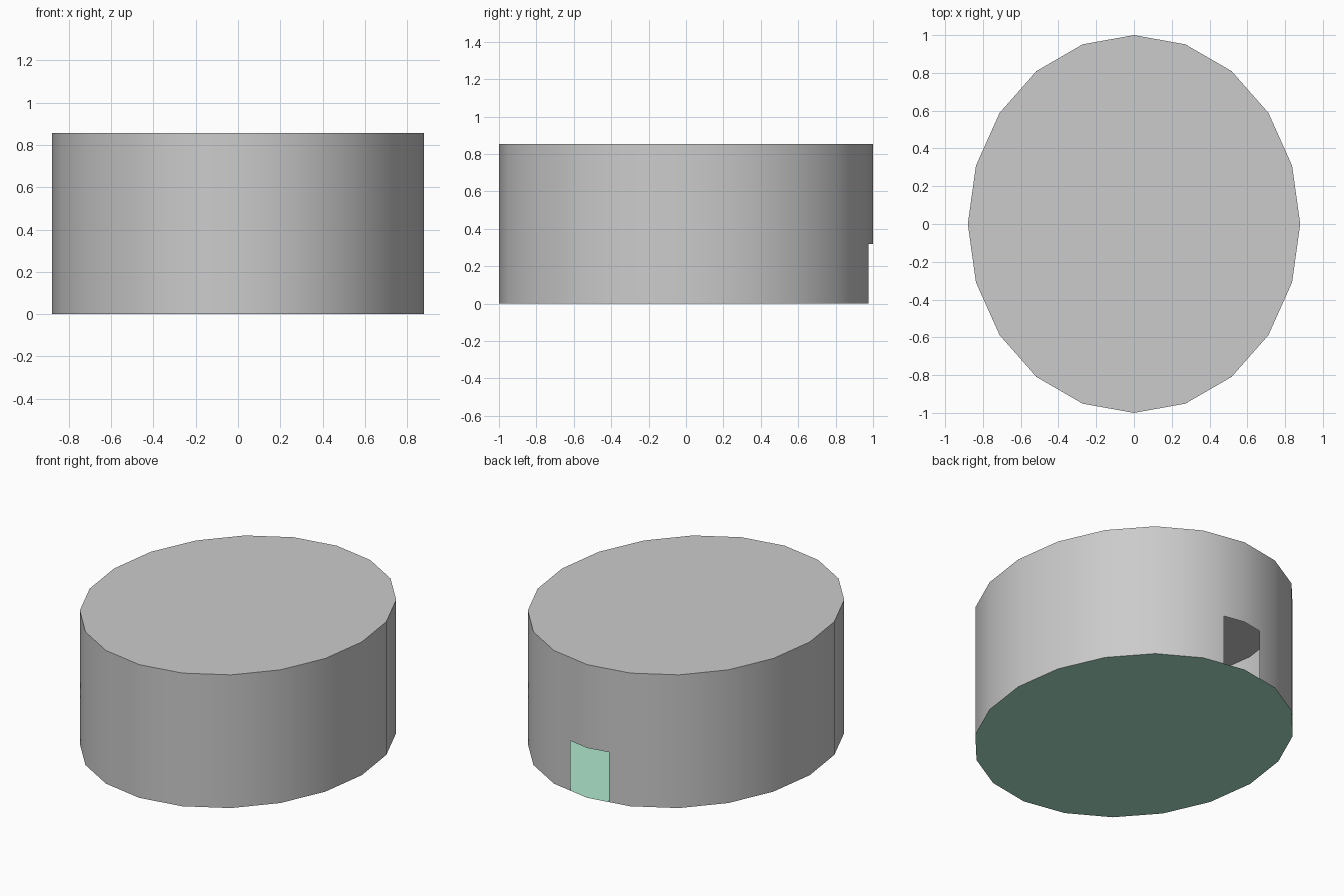
import bpy, bmesh, math

if "Cube" in bpy.data.objects:
    bpy.data.objects.remove(bpy.data.objects["Cube"])

RX, RY, H = 0.88, 1.0, 0.855   # oval radii and height
SIDES = 20
DOOR_H = 0.32


def make_object(name, bm):
    mesh = bpy.data.meshes.new(name)
    bm.to_mesh(mesh)
    bm.free()
    obj = bpy.data.objects.new(name, mesh)
    bpy.context.collection.objects.link(obj)
    return obj


# Oval outline, counter-clockwise, starting at the middle of the back
ring = [(-RX * math.sin(math.tau * i / SIDES), RY * math.cos(math.tau * i / SIDES))
        for i in range(SIDES)]


def midpoint(a, b):
    return ((a[0] + b[0]) / 2, (a[1] + b[1]) / 2)


# Thin wall and roof, with a doorway spanning the half-facets beside the back corner
left, right = midpoint(ring[0], ring[1]), midpoint(ring[-1], ring[0])
outline = [ring[0], left] + ring[1:] + [right]
bm = bmesh.new()
n = len(outline)
for i in range(n):
    a, b = outline[i], outline[(i + 1) % n]
    levels = [DOOR_H, H] if i in (0, n - 1) else [0, DOOR_H, H]
    for z0, z1 in zip(levels, levels[1:]):
        face = bm.faces.new([bm.verts.new((*p, z)) for p, z in
                             ((a, z0), (b, z0), (b, z1), (a, z1))])
        face.smooth = True
bm.faces.new([bm.verts.new((*p, H)) for p in outline])
bmesh.ops.remove_doubles(bm, verts=bm.verts, dist=1e-5)
shell = make_object("shell_with_doorway", bm)

bpy.context.view_layer.objects.active = shell
shell.select_set(True)
bpy.ops.object.shade_smooth_by_angle(angle=math.radians(30))

# Green floor sheet, seen through the doorway and from below
bm = bmesh.new()
bm.faces.new([bm.verts.new((*p, 0)) for p in ring])
floor = make_object("floor", bm)
green = bpy.data.materials.new("green")
green.diffuse_color = (0.42, 0.8, 0.61, 1)
green.use_nodes = True
green.node_tree.nodes["Principled BSDF"].inputs["Base Color"].default_value = green.diffuse_color
floor.data.materials.append(green)
